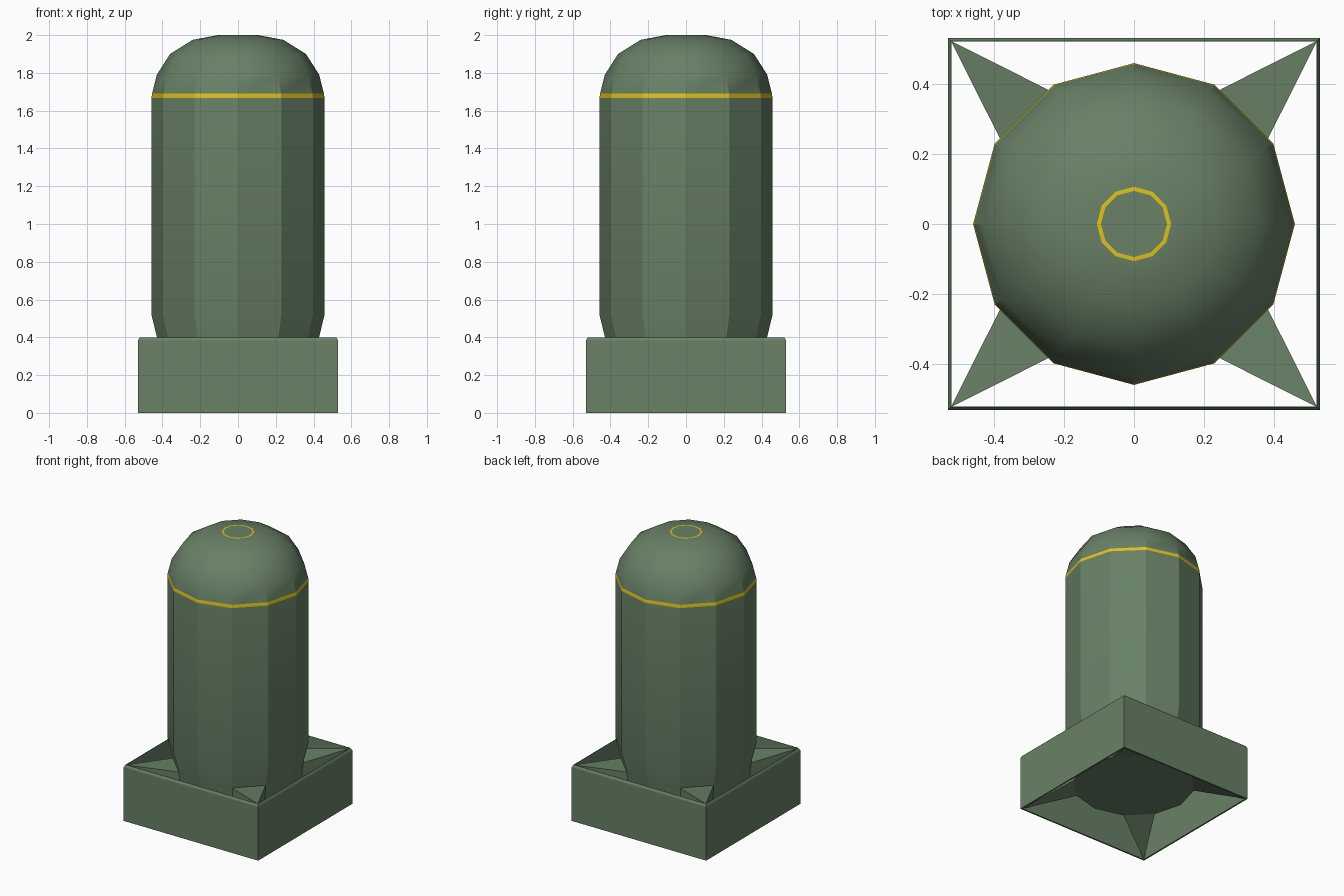
import bpy, bmesh, math
from math import cos, sin, radians

if "Cube" in bpy.data.objects:
    bpy.data.objects.remove(bpy.data.objects["Cube"])


def material(name, rgb):
    m = bpy.data.materials.new(name)
    m.diffuse_color = (*rgb, 1)
    m.use_nodes = True
    m.node_tree.nodes["Principled BSDF"].inputs["Base Color"].default_value = m.diffuse_color
    return m


green = material("olive green", (0.138, 0.218, 0.133))
yellow = material("marking yellow", (0.72, 0.54, 0.012))


def ring(bm, radius, z, sides, start=0.0):
    return [bm.verts.new((radius * cos(start + 2 * math.pi * i / sides),
                          radius * sin(start + 2 * math.pi * i / sides), z))
            for i in range(sides)]


def lathe(bm, profile, sides, start=0.0, closed=False, painted=()):
    """Stack rings along (radius, z) points; painted spans get material 1."""
    rings = [ring(bm, r, z, sides, start) for r, z in profile]
    spans = len(rings) if closed else len(rings) - 1
    for k in range(spans):
        a, b = rings[k], rings[(k + 1) % len(rings)]
        for i in range(sides):
            j = (i + 1) % sides
            f = bm.faces.new((a[i], a[j], b[j], b[i]))
            f.material_index = 1 if k in painted else 0
    if not closed:
        bm.faces.new(rings[0][::-1])
        bm.faces.new(rings[-1])


def finish(bm, name, smooth_angle=None):
    bmesh.ops.recalc_face_normals(bm, faces=bm.faces)
    me = bpy.data.meshes.new(name)
    bm.to_mesh(me)
    bm.free()
    ob = bpy.data.objects.new(name, me)
    bpy.context.collection.objects.link(ob)
    me.materials.append(green)
    me.materials.append(yellow)
    if smooth_angle:
        bpy.ops.object.select_all(action='DESELECT')
        ob.select_set(True)
        bpy.context.view_layer.objects.active = ob
        bpy.ops.object.shade_smooth_by_angle(angle=radians(smooth_angle))
    return ob


# Twelve-sided casing with domed nose, yellow band and yellow nose ring
casing = [(0.40, 0.14), (0.422, 0.37), (0.458, 0.52), (0.458, 1.667),
          (0.455, 1.69), (0.43, 1.79), (0.36, 1.90), (0.24, 1.975),
          (0.106, 2.0), (0.094, 2.0)]
bm = bmesh.new()
lathe(bm, casing, 12, painted=(3, 8))
finish(bm, "casing", 29)

# Square open tail shroud with a small chamfer on the upper rim
d = math.sqrt(2)
shroud = [(0.53 * d, 0), (0.53 * d, 0.383), (0.521 * d, 0.4), (0.519 * d, 0.4),
          (0.519 * d, 0)]
bm = bmesh.new()
lathe(bm, shroud, 4, math.pi / 4, closed=True)
finish(bm, "tail_shroud")

# Four wedge fins from the diagonal casing faces to the shroud corners
bm = bmesh.new()
for k in range(4):
    mid = math.pi / 4 + k * math.pi / 2
    lo, hi = [], []
    for r, z, tip_z, out in ((0.40, 0.14, 0.0, lo), (0.422, 0.37, 0.398, hi)):
        for a in (mid - radians(15), mid + radians(15)):
            out.append(bm.verts.new((r * cos(a), r * sin(a), z)))
        t = 0.521 * d
        out.append(bm.verts.new((t * cos(mid), t * sin(mid), tip_z)))
    bm.faces.new(lo)
    bm.faces.new(hi)
    for i in range(3):
        j = (i + 1) % 3
        bm.faces.new((lo[i], lo[j], hi[j], hi[i]))
finish(bm, "tail_fins")
